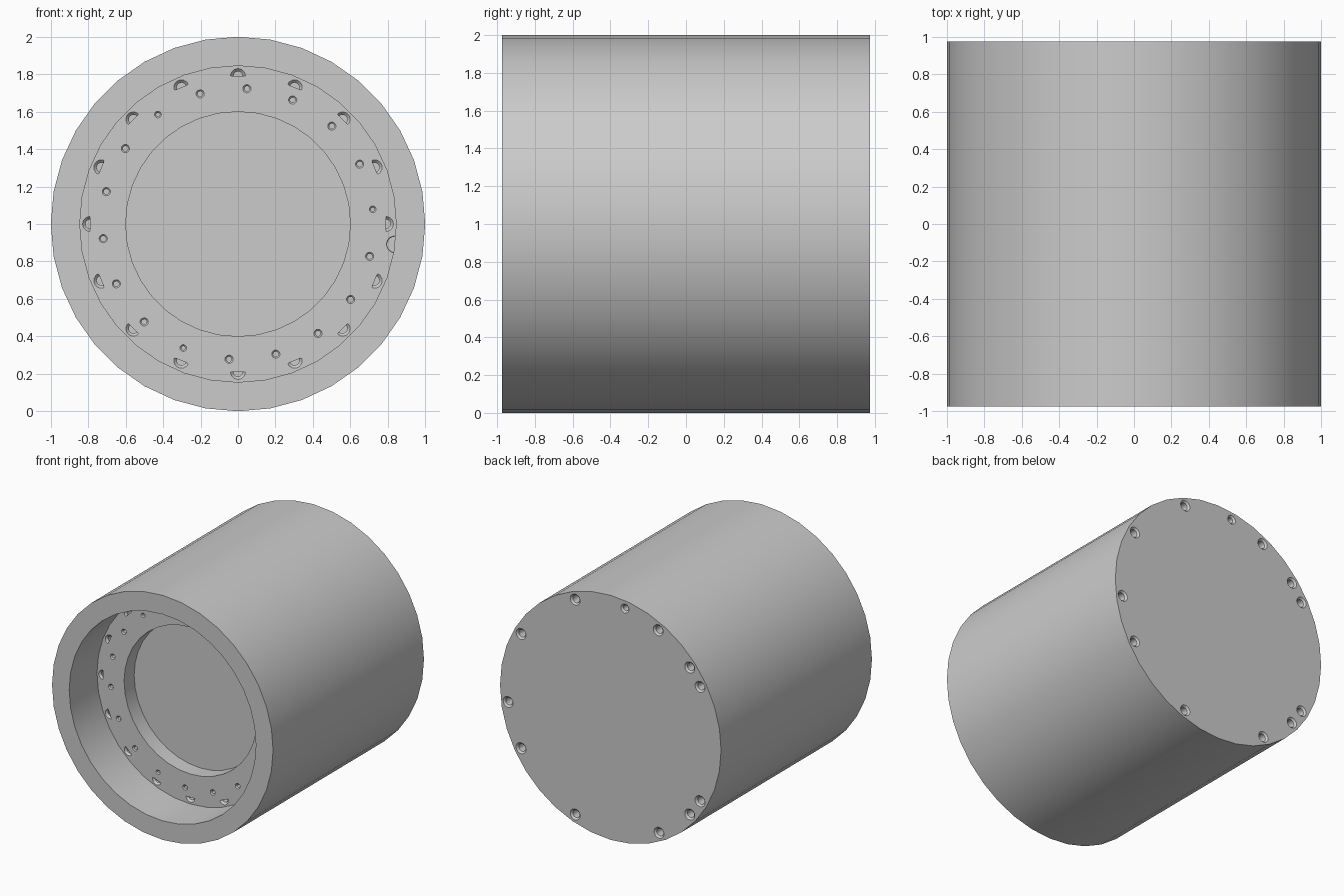
import bpy
import bmesh
from math import radians, cos, sin, tau
from mathutils import Matrix, Vector

cube = bpy.data.objects.get("Cube")
if cube:
    bpy.data.objects.remove(cube, do_unlink=True)

HALF = 0.975            # half length along y
LEDGE = -HALF + 0.36    # bolted ledge inside the bore
FLOOR = -HALF + 0.49    # bottom of the central recess
EPS = 0.004

grey = bpy.data.materials.new("machined_grey")
grey.use_nodes = True
colour = (0.6, 0.6, 0.6, 1)
grey.diffuse_color = colour
grey.node_tree.nodes["Principled BSDF"].inputs["Base Color"].default_value = colour


def lathe(profile, sides):
    """Solid of revolution about y from (radius, y) points."""
    bm = bmesh.new()
    verts = [bm.verts.new((r, y, 0)) for r, y in profile]
    edges = [bm.edges.new(pair) for pair in zip(verts, verts[1:])]
    bmesh.ops.spin(bm, geom=verts + edges, cent=(0, 0, 0), axis=(0, 1, 0),
                   angle=tau, steps=sides, use_duplicate=False)
    bmesh.ops.remove_doubles(bm, verts=bm.verts, dist=1e-5)
    bmesh.ops.dissolve_degenerate(bm, edges=bm.edges, dist=1e-6)
    bmesh.ops.recalc_face_normals(bm, faces=bm.faces)
    return bm


def make_object(name, bm):
    mesh = bpy.data.meshes.new(name)
    bm.to_mesh(mesh)
    bm.free()
    obj = bpy.data.objects.new(name, mesh)
    bpy.context.collection.objects.link(obj)
    mesh.materials.append(grey)
    return obj


def drill(target, ring, degrees, y, into, rim, core, depth, half=False):
    """Add a countersunk drill shape; into is the y direction it enters."""
    sink = rim - core
    profile = [(0, -EPS), (rim, -EPS), (rim, 0), (core, sink), (core, depth), (0, depth)]
    bm = lathe([(r, y + into * d) for r, d in profile], 20)
    a = radians(degrees)
    outward = Vector((cos(a), 0, sin(a)))
    bmesh.ops.translate(bm, verts=bm.verts, vec=outward * ring)
    if half:
        # keep only the outer half of the hole
        bmesh.ops.bisect_plane(bm, geom=bm.verts[:] + bm.edges[:] + bm.faces[:],
                               plane_co=outward * ring, plane_no=outward,
                               clear_inner=True)
        rim_edges = [e for e in bm.edges if e.is_boundary]
        bmesh.ops.holes_fill(bm, edges=rim_edges, sides=0)
        bmesh.ops.recalc_face_normals(bm, faces=bm.faces)
    temp = bpy.data.meshes.new("drill_temp")
    bm.to_mesh(temp)
    bm.free()
    target.from_mesh(temp)
    bpy.data.meshes.remove(temp)


# Cylindrical housing with a stepped bore open to the front
housing = make_object("housing", lathe([
    (0, FLOOR), (0.6, FLOOR), (0.6, LEDGE), (0.845, LEDGE),
    (0.845, -HALF), (1, -HALF), (1, HALF), (0, HALF)], 36))

drills = bmesh.new()

# Half-hidden bolt holes around the edge of the ledge
for i in range(16):
    drill(drills, 0.79, i * 22.5, LEDGE, 1, 0.04, 0.025, 0.1, half=True)

# Inner ring of small holes, every sixth one narrower
for i in range(18):
    rim = 0.018 if i % 6 == 0 else 0.022
    drill(drills, 0.724, 6.2 + i * 20, LEDGE, 1, rim, rim - 0.008, 0.1)

# Single port at the corner of the bore
drill(drills, 0.845, -7.4, LEDGE, 1, 0.045, 0.042, 0.1)

# Screw holes in the back face
for angle in (30, 70, 98, 117.5, 140, 150, 210, 220, 242, 290, 330, 352.6):
    rim = 0.037 if angle == 98 else 0.045
    drill(drills, 0.935, angle, HALF, -1, rim, rim - 0.014, 0.14)

cutter = make_object("hole_cutter", drills)
cutter.hide_render = True

cut = housing.modifiers.new("holes", "BOOLEAN")
cut.operation = "DIFFERENCE"
cut.solver = "EXACT"
cut.object = cutter

bpy.ops.object.select_all(action="DESELECT")
bpy.context.view_layer.objects.active = housing
housing.select_set(True)
bpy.ops.object.modifier_apply(modifier=cut.name)
bpy.data.objects.remove(cutter, do_unlink=True)

# Stand the housing on the ground and smooth its curved walls
housing.data.transform(Matrix.Translation((0, 0, 1)))
bpy.ops.object.shade_smooth_by_angle(angle=radians(30))
